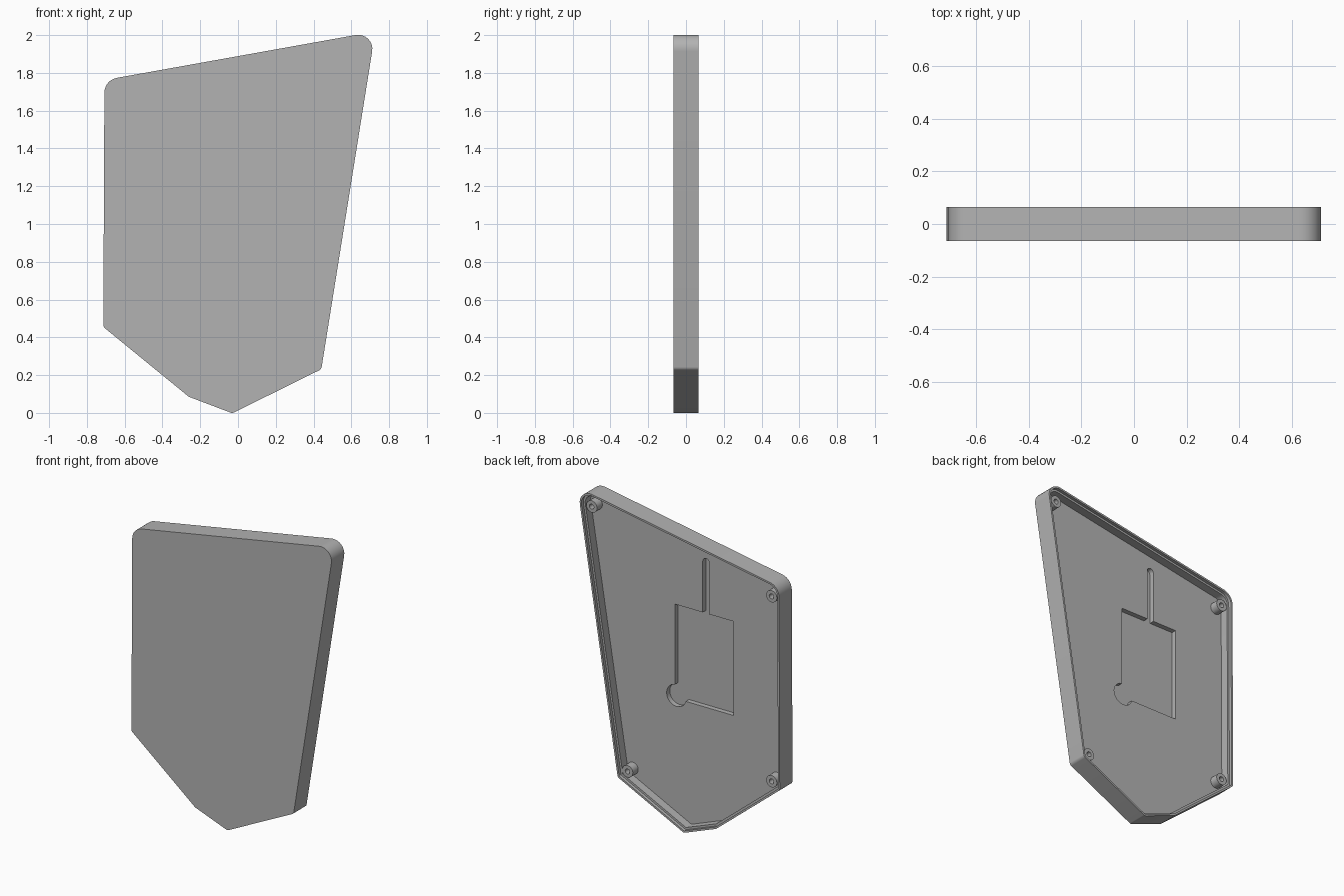
import bpy, bmesh, math
from mathutils import Vector

if "Cube" in bpy.data.objects:
    bpy.data.objects.remove(bpy.data.objects["Cube"])

FRONT, BACK = -0.065, 0.065
LEDGE, FLOOR, POCKET = 0.045, -0.01, -0.042

grey = bpy.data.materials.new("plain grey")
grey.diffuse_color = (0.45, 0.45, 0.45, 1)
grey.use_nodes = True
grey.node_tree.nodes["Principled BSDF"].inputs["Base Color"].default_value = grey.diffuse_color

# Corner points (x, z) and corner radius, clockwise from upper left
CORNERS = [(-0.707, 1.762, 0.08), (0.727, 2.019, 0.075), (0.441, 0.231, 0.025),
           (-0.03, -0.002, 0.025), (-0.26, 0.085, 0.03), (-0.713, 0.455, 0.025)]


def outline(inset):
    """Rounded case outline moved inwards by inset."""
    pts = [Vector(c[:2]) for c in CORNERS]
    n, loop = len(pts), []
    for i, p in enumerate(pts):
        d1 = (p - pts[i - 1]).normalized()
        d2 = (pts[(i + 1) % n] - p).normalized()
        n1, n2 = Vector((d1.y, -d1.x)), Vector((d2.y, -d2.x))
        mid = (n1 + n2).normalized()
        cosine = mid.dot(n1)
        r = max(CORNERS[i][2] - inset, 0.008)
        centre = p + mid * ((inset + r) / cosine)
        turn = n1.angle(n2)
        a0 = math.atan2(-n1.y, -n1.x)
        for k in range(9):
            a = a0 - turn * k / 8
            loop.append((centre.x + r * math.cos(a), centre.y + r * math.sin(a)))
    return loop


def finish(name, bm):
    bmesh.ops.recalc_face_normals(bm, faces=bm.faces)
    me = bpy.data.meshes.new(name)
    bm.to_mesh(me)
    bm.free()
    me.materials.append(grey)
    ob = bpy.data.objects.new(name, me)
    bpy.context.collection.objects.link(ob)
    return ob


def loft(name, rings):
    """Skin (loop, y) rings in order and cap both ends."""
    bm = bmesh.new()
    vs = [[bm.verts.new((x, y, z)) for x, z in loop] for loop, y in rings]
    for a, b in zip(vs, vs[1:]):
        for i in range(len(a)):
            j = (i + 1) % len(a)
            bm.faces.new((a[i], a[j], b[j], b[i]))
    bm.faces.new(vs[0])
    bm.faces.new(vs[-1])
    return finish(name, bm)


def circle(x, z, r, n=32):
    return [(x + r * math.cos(2 * math.pi * i / n), z + r * math.sin(2 * math.pi * i / n))
            for i in range(n)]


def rect(x0, x1, z0, z1):
    return [(x0, z0), (x1, z0), (x1, z1), (x0, z1)]


def smooth(ob):
    bpy.ops.object.select_all(action='DESELECT')
    ob.select_set(True)
    bpy.context.view_layer.objects.active = ob
    bpy.ops.object.shade_smooth_by_angle(angle=math.radians(30))


# Hollow case with a stepped lip around the open back
case = loft("case_shell", [
    (outline(0), FRONT), (outline(0), BACK), (outline(0.012), BACK),
    (outline(0.012), LEDGE), (outline(0.025), LEDGE), (outline(0.025), FLOOR)])

# Recess, cable groove and finger notch sunk into the inner floor
slot = [(-0.158, 1.3), (-0.112, 1.3)] + [
    (-0.135 + 0.023 * math.cos(math.pi * i / 10), 1.74 + 0.023 * math.sin(math.pi * i / 10))
    for i in range(11)]
for name, shape in (("recess_cutter", rect(-0.33, 0.085, 0.805, 1.41)),
                    ("groove_cutter", slot),
                    ("notch_cutter", circle(0.075, 0.825, 0.07))):
    cutter = loft(name, [(shape, POCKET), (shape, 0.03)])
    cutter.hide_render = True
    cutter.hide_set(True)
    mod = case.modifiers.new(name, 'BOOLEAN')
    mod.operation = 'DIFFERENCE'
    mod.solver = 'EXACT'
    mod.object = cutter
    bpy.context.view_layer.objects.active = case
    bpy.ops.object.modifier_apply(modifier=name)
smooth(case)

# Screw posts in the four main corners
for i, (x, z) in enumerate([(-0.64, 1.675), (0.64, 1.91), (0.385, 0.275), (-0.64, 0.485)]):
    post = loft(f"screw_post_{i + 1}", [
        (circle(x, z, 0.038), FLOOR - 0.005), (circle(x, z, 0.038), LEDGE),
        (circle(x, z, 0.016), LEDGE), (circle(x, z, 0.016), FLOOR)])
    smooth(post)
